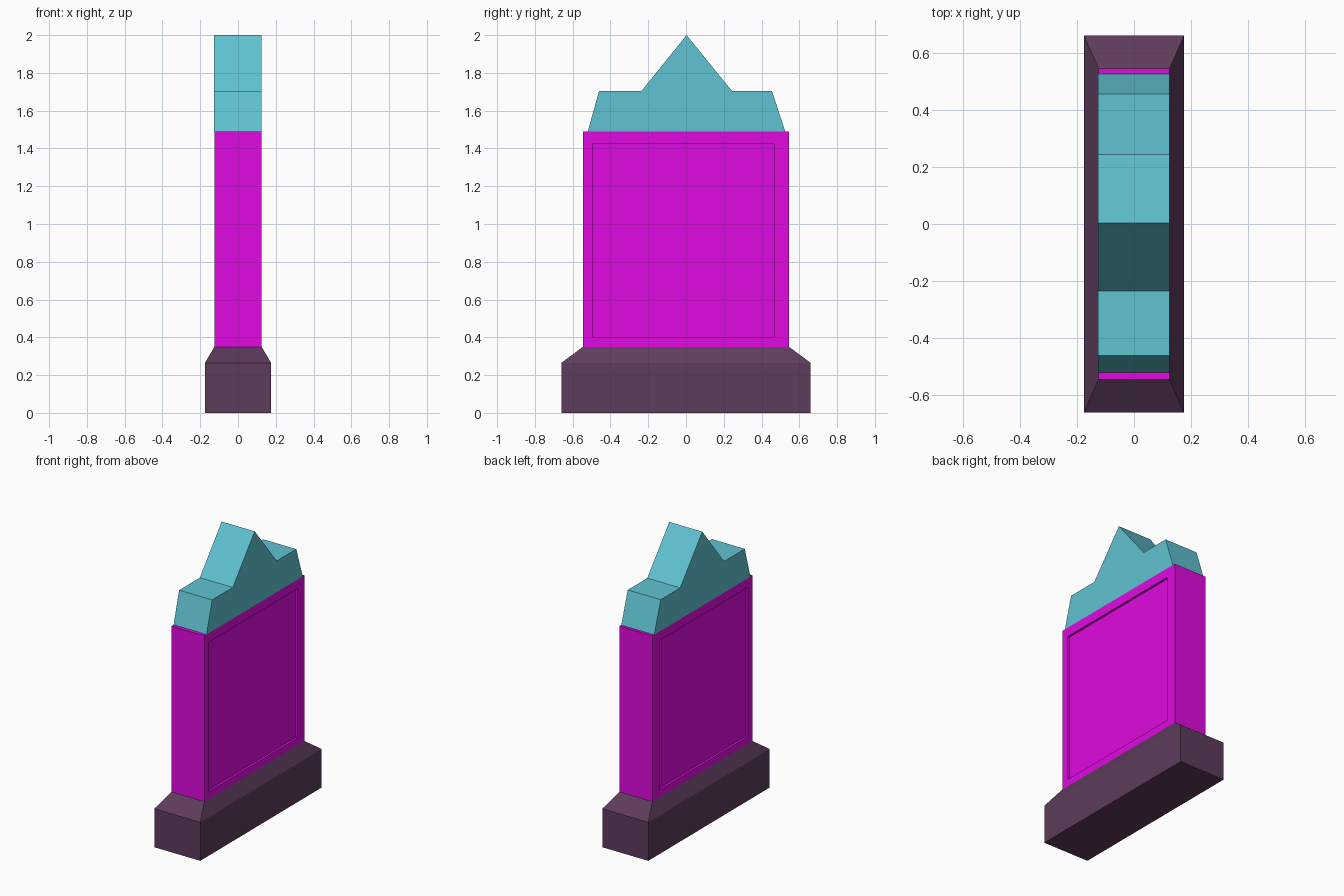
import bpy, bmesh

if "Cube" in bpy.data.objects:
    bpy.data.objects.remove(bpy.data.objects["Cube"])


def finish(name, bm, color):
    bmesh.ops.recalc_face_normals(bm, faces=bm.faces)
    mesh = bpy.data.meshes.new(name)
    bm.to_mesh(mesh)
    bm.free()
    obj = bpy.data.objects.new(name, mesh)
    bpy.context.collection.objects.link(obj)
    mat = bpy.data.materials.new(name + "_colour")
    mat.diffuse_color = (*color, 1)
    mat.use_nodes = True
    mat.node_tree.nodes["Principled BSDF"].inputs["Base Color"].default_value = mat.diffuse_color
    mesh.materials.append(mat)
    return obj


def box(hx, hy, z0, z1):
    bm = bmesh.new()
    bmesh.ops.create_cube(bm, size=2)
    for v in bm.verts:
        v.co = (v.co.x * hx, v.co.y * hy, z1 if v.co.z > 0 else z0)
    return bm


# Plinth: block with a tapered upper edge
bm = box(0.175, 0.66, 0, 0.265)
top = max(bm.faces, key=lambda f: f.calc_center_median().z)
new = bmesh.ops.extrude_discrete_faces(bm, faces=[top])["faces"][0]
for v in new.verts:
    v.co = (v.co.x * 0.125 / 0.175, v.co.y * 0.545 / 0.66, 0.35)
finish("plinth", bm, (0.11, 0.045, 0.107))

# Slab: upright block with a sunken panel on each broad side
bm = box(0.125, 0.545, 0.35, 1.49)
bm.normal_update()
sides = [f for f in bm.faces if abs(f.normal.x) > 0.9]
bmesh.ops.inset_individual(bm, faces=sides, thickness=0.05)
for f in sides:
    for v in f.verts:
        v.co.y = 0.467 if v.co.y > 0 else -0.495
        v.co.z = 1.427 if v.co.z > 1 else 0.40
for f in bmesh.ops.extrude_discrete_faces(bm, faces=sides)["faces"]:
    for v in f.verts:
        v.co.x *= 0.11 / 0.125
finish("slab", bm, (0.75, 0.003, 0.75))

# Crest: gabled profile extruded through the thickness
profile = [(-0.52, 1.49), (0.525, 1.49), (0.455, 1.705), (0.243, 1.705),
           (0.003, 2.0), (-0.235, 1.705), (-0.46, 1.705)]
bm = bmesh.new()
face = bm.faces.new([bm.verts.new((-0.126, y, z)) for y, z in profile])
side = bmesh.ops.extrude_face_region(bm, geom=[face])["geom"]
for v in side:
    if isinstance(v, bmesh.types.BMVert):
        v.co.x = 0.125
finish("crest", bm, (0.117, 0.546, 0.645))
